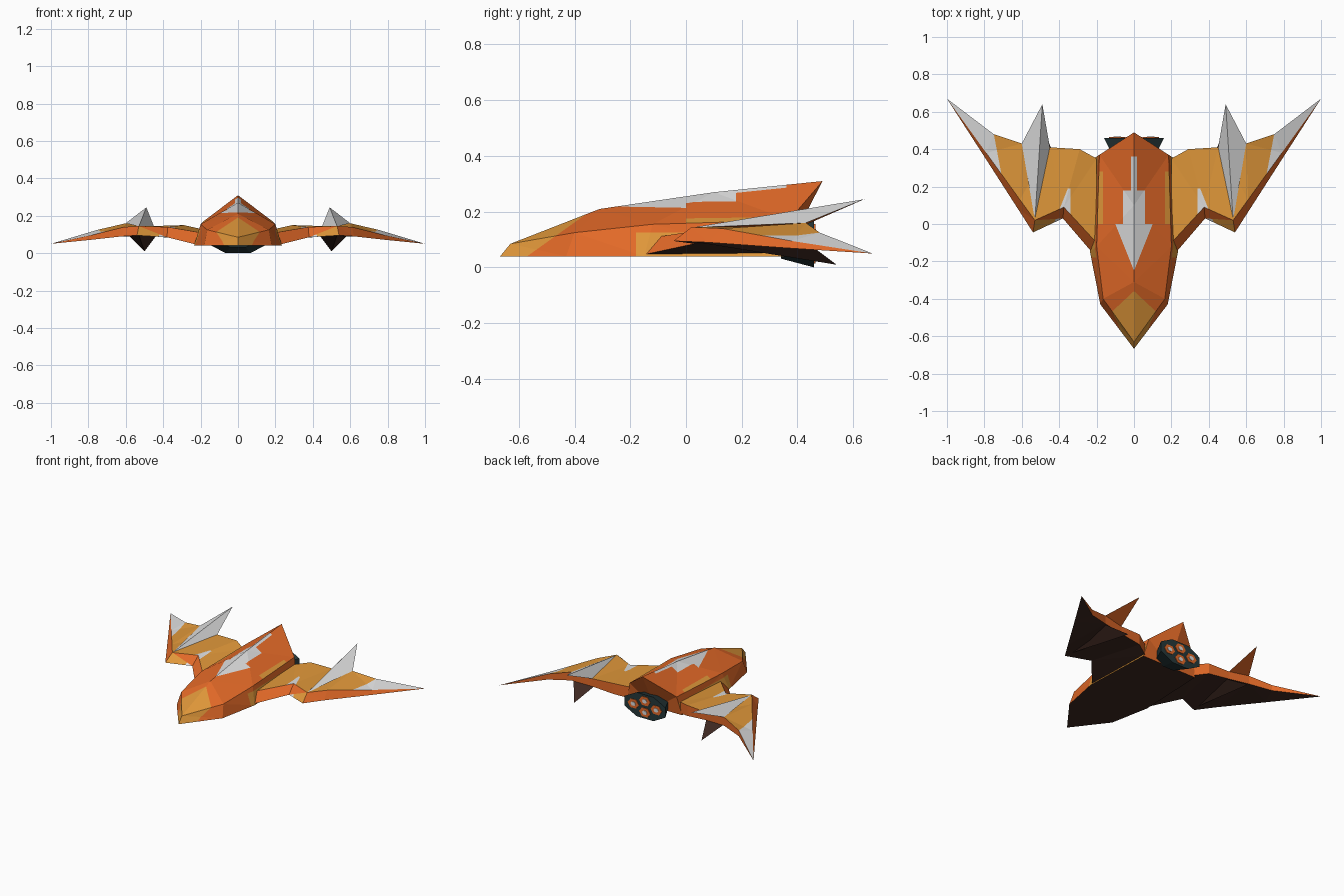
import bpy, bmesh, math
from mathutils import Matrix, Vector

if "Cube" in bpy.data.objects:
    bpy.data.objects.remove(bpy.data.objects["Cube"])


def material(name, r, g, b):
    m = bpy.data.materials.new(name)
    lin = [((c / 255 + 0.055) / 1.055) ** 2.4 for c in (r, g, b)]
    m.diffuse_color = (*lin, 1)
    m.use_nodes = True
    m.node_tree.nodes["Principled BSDF"].inputs["Base Color"].default_value = m.diffuse_color
    return m


MATS = [material("burnt orange", 228, 106, 40), material("ochre", 225, 152, 58),
        material("light grey", 222, 222, 222), material("dark brown", 62, 40, 33),
        material("dark teal", 38, 56, 58)]
ORANGE, OCHRE, GREY, BROWN, TEAL = range(5)


def finish(name, bm):
    me = bpy.data.meshes.new(name)
    bm.to_mesh(me)
    bm.free()
    for m in MATS:
        me.materials.append(m)
    ob = bpy.data.objects.new(name, me)
    bpy.context.collection.objects.link(ob)
    return ob


def mirrored(name, verts, faces, rule, cuts=()):
    """Half mesh: mirror in x, cut along paint lines, colour faces by rule."""
    bm = bmesh.new()
    vs = [bm.verts.new(v) for v in verts]
    for f in faces:
        bm.faces.new([vs[i] for i in f])
    bmesh.ops.triangulate(bm, faces=bm.faces[:])
    bmesh.ops.remove_doubles(bm, verts=bm.verts[:], dist=1e-4)
    for co, no in cuts:
        bmesh.ops.bisect_plane(bm, geom=bm.verts[:] + bm.edges[:] + bm.faces[:],
                               dist=1e-5, plane_co=co, plane_no=no)
    geo = bmesh.ops.duplicate(bm, geom=bm.verts[:] + bm.edges[:] + bm.faces[:])["geom"]
    for v in geo:
        if isinstance(v, bmesh.types.BMVert):
            v.co.x = -v.co.x
    bmesh.ops.reverse_faces(bm, faces=[f for f in geo if isinstance(f, bmesh.types.BMFace)])
    bmesh.ops.remove_doubles(bm, verts=bm.verts[:], dist=1e-4)
    bmesh.ops.recalc_face_normals(bm, faces=bm.faces[:])
    for f in bm.faces:
        c = f.calc_center_median()
        f.material_index = rule(abs(c.x), c.y, c.z, f.normal)
    return finish(name, bm)


# Hull: stations of bottom centre, bottom edge, shoulder, ridge
hull = [(0, -.667, .04), (0, -.667, .04), (0, -.63, .085), (0, -.63, .085),
        (0, -.43, .04), (.18, -.43, .04), (.165, -.40, .125), (0, -.31, .21),
        (0, -.15, .04), (.235, -.15, .04), (.20, -.12, .155), (0, .10, .27),
        (0, .35, .04), (.215, .35, .04), (.185, .37, .17), (0, .49, .31)]
hull_faces = [(4*i + j, 4*i + j + 1, 4*i + j + 5, 4*i + j + 4)
              for i in range(3) for j in range(3)] + [(12, 13, 14, 15)]


def hull_paint(x, y, z, n):
    if n.z < -.8:
        return BROWN
    if n.y > .5:
        return ORANGE
    if y < -.57 + 1.4 * (z - .04):
        return OCHRE
    if n.z > .35:
        if (-.25 < y < 0 and x < .4 * (y + .25)) or (0 < y < .18 and x < .06) \
                or (.18 < y < .36 and x < .015):
            return GREY
        return OCHRE if 0 < y < .28 and x > .165 else ORANGE
    return OCHRE if y > -.18 and z < .125 else ORANGE


hull_cuts = [((0, y, 0), (0, 1, 0)) for y in (-.18, 0, .18, .28, .36)]
hull_cuts += [((x, 0, 0), (1, 0, 0)) for x in (.015, .06, .165)]
hull_cuts += [((0, -.57, .04), (0, 1, -1.4)), ((0, -.25, 0), (1, -.4, 0)),
              ((0, 0, .125), (0, 0, 1))]
mirrored("hull", hull, hull_faces, hull_paint, hull_cuts)

# Wings: stations of lower leading, upper leading, upper trailing, lower trailing
wing = [(.20, -.18, .04), (.20, -.10, .11), (.20, .35, .13), (.20, .35, .05),
        (.38, .03, .085), (.375, .09, .14), (.29, .40, .15), (.29, .40, .075),
        (.54, -.045, .095), (.53, .02, .145), (.45, .41, .145), (.45, .41, .09),
        (.62, .08, .09), (.61, .13, .14), (.60, .43, .16), (.60, .43, .10),
        (.80, .36, .07), (.79, .38, .095), (.75, .48, .125), (.75, .48, .085)]
wing += [(1, .67, .05)] * 4
wing_faces = [(4*i + j, 4*i + (j + 1) % 4, 4*i + 4 + (j + 1) % 4, 4*i + 4 + j)
              for i in range(5) for j in range(4)] + [(0, 1, 2, 3)]


def wing_paint(x, y, z, n):
    if n.z < -.6:
        return BROWN
    if n.z > .72:
        if x > .70 + .19 * (y - .22):
            return GREY
        if y < .19 and .34 < x < .41 - .4 * (y - .05):
            return GREY
        return OCHRE
    return ORANGE


wing_cuts = [((.70, .22, 0), (1, -.19, 0)), ((.41, .05, 0), (1, .4, 0)),
             ((.34, 0, 0), (1, 0, 0)), ((0, .19, 0), (0, 1, 0))]
mirrored("wings", wing, wing_faces, wing_paint, wing_cuts)

# Swept fins above and below each wing
tetra = [(0, 1, 3), (0, 3, 2), (1, 2, 3), (0, 2, 1)]
mirrored("upper_fins", [(.53, .02, .143), (.45, .41, .145), (.60, .43, .16), (.49, .64, .245)],
         tetra, lambda x, y, z, n: GREY if n.z > 0 else ORANGE)
mirrored("lower_fins", [(.53, .0, .097), (.44, .40, .09), (.59, .42, .10), (.50, .54, .01)],
         tetra, lambda x, y, z, n: BROWN)


def cone(name, x, y, z, r1, r2, depth, squash, sides, mat):
    """Flat-sided cone along y, r1 in front and r2 at the back."""
    bm = bmesh.new()
    k = 1 / math.cos(math.pi / sides)
    mtx = (Matrix.Translation(Vector((x, y, z))) @ Matrix.Rotation(-math.pi / 2, 4, 'X')
           @ Matrix.Diagonal((1, squash, 1, 1)) @ Matrix.Rotation(math.pi / sides, 4, 'Z'))
    bmesh.ops.create_cone(bm, cap_ends=True, segments=sides, radius1=r1 * k,
                          radius2=r2 * k, depth=depth, matrix=mtx)
    for f in bm.faces:
        f.material_index = mat
    return finish(name, bm)


# Engine block with four glowing exhausts
cone("engine", 0, .40, .085, .10, .16, .12, .53, 8, TEAL)
for x, z in ((-.09, .085), (.09, .085), (0, .125), (0, .045)):
    cone("exhaust", x, .461, z, .038, .038, .006, .8, 6, ORANGE)
    cone("exhaust_core", x, .463, z, .017, .017, .008, .8, 6, GREY)
